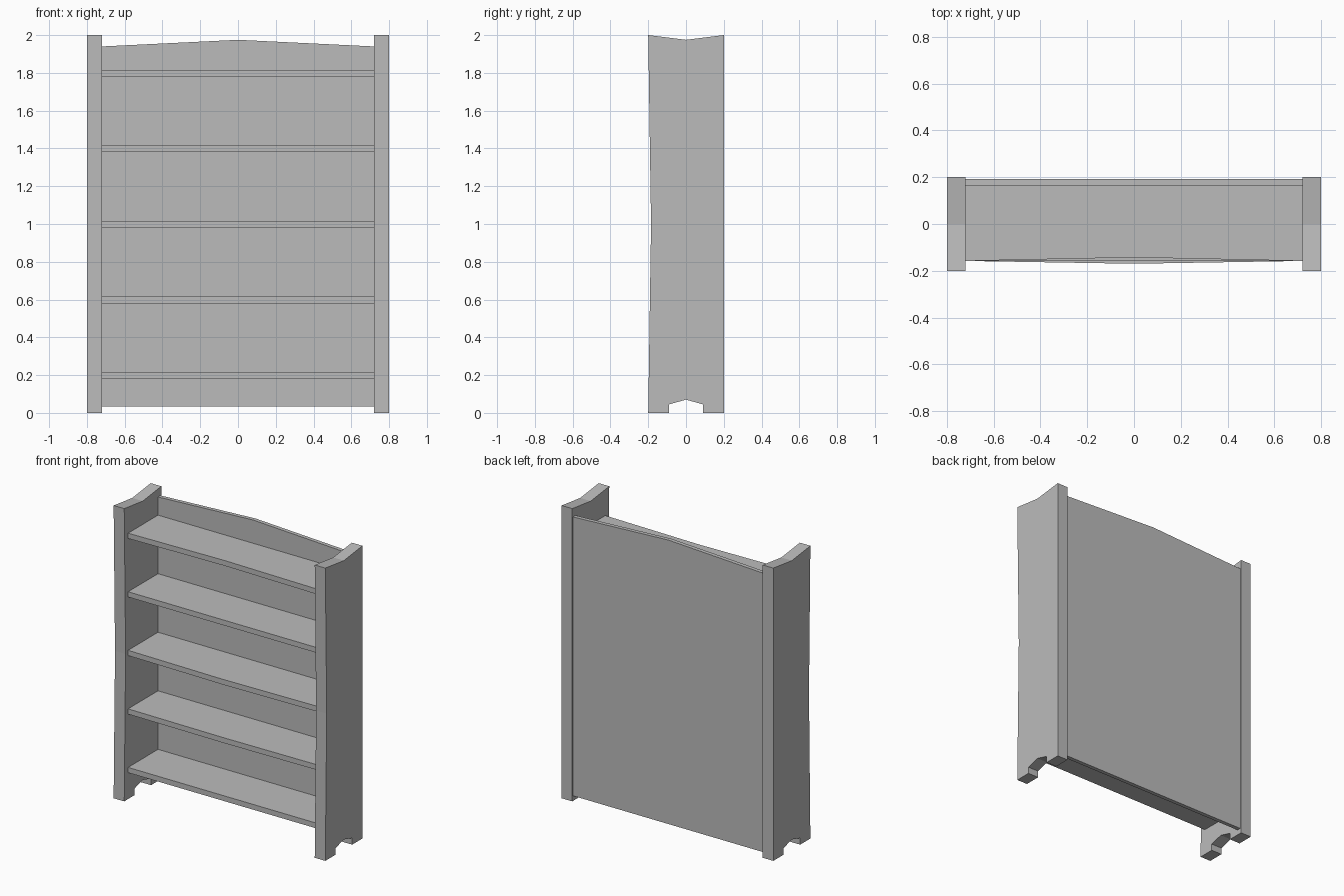
import bpy, bmesh
from mathutils import Vector

if "Cube" in bpy.data.objects:
    bpy.data.objects.remove(bpy.data.objects["Cube"])

# Single flat grey
grey = bpy.data.materials.new("plain_grey")
grey.use_nodes = True
COLOUR = (0.5, 0.5, 0.5, 1)
grey.diffuse_color = COLOUR
grey.node_tree.nodes["Principled BSDF"].inputs["Base Color"].default_value = COLOUR


def extrude_profile(name, points, direction):
    """Fill an outline of 3D points and extrude it along a direction."""
    bm = bmesh.new()
    face = bm.faces.new([bm.verts.new(p) for p in points])
    new = bmesh.ops.extrude_face_region(bm, geom=[face])["geom"]
    verts = [v for v in new if isinstance(v, bmesh.types.BMVert)]
    bmesh.ops.translate(bm, vec=Vector(direction), verts=verts)
    bmesh.ops.recalc_face_normals(bm, faces=bm.faces[:])
    mesh = bpy.data.meshes.new(name)
    bm.to_mesh(mesh)
    bm.free()
    mesh.materials.append(grey)
    obj = bpy.data.objects.new(name, mesh)
    bpy.context.collection.objects.link(obj)
    return obj


INNER, OUTER, DEPTH = 0.72, 0.8, 0.2

# Side boards: dipped top, waisted front edge, foot cut-out
side = [(-DEPTH, 0), (-0.09, 0), (-0.09, 0.045), (0, 0.07), (0.09, 0.045),
        (0.09, 0), (DEPTH, 0), (DEPTH, 2), (0, 1.975), (-DEPTH, 2), (-0.185, 1)]
for name, x in (("left_side", INNER), ("right_side", -OUTER)):
    extrude_profile(name, [(x, y, z) for y, z in side], (OUTER - INNER, 0, 0))

# Back panel with a shallow peak
back = [(-INNER, 0.035), (INNER, 0.035), (INNER, 1.94), (0, 1.975), (-INNER, 1.94)]
extrude_profile("back_panel", [(x, 0.165, z) for x, z in back], (0, 0.027, 0))

# Shelves, some with a slightly bowed front edge, lowest first
for i, mid in enumerate((-0.158, -0.165, -0.17, -0.158, -0.143)):
    z = 0.18 + 0.4 * i
    outline = [(-INNER, -0.158), (0, mid), (INNER, -0.158), (INNER, 0.165), (-INNER, 0.165)]
    extrude_profile(f"shelf_{i + 1}", [(x, y, z) for x, y in outline], (0, 0, 0.036))
